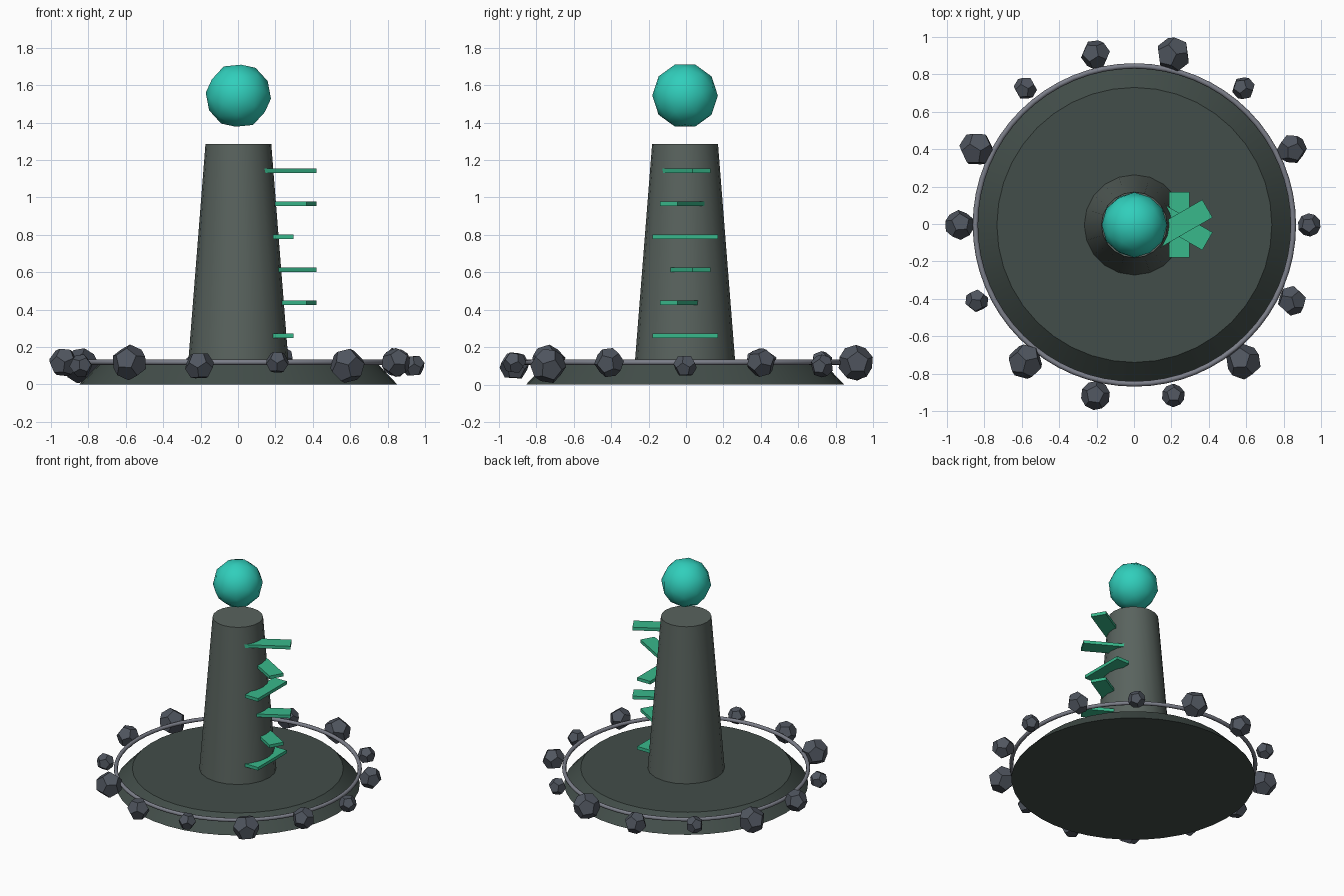
import bpy, bmesh, random
from math import sin, cos, pi, radians, sqrt
from mathutils import Vector, Euler

if "Cube" in bpy.data.objects:
    bpy.data.objects.remove(bpy.data.objects["Cube"])

random.seed(4)
CX, CY = 0.002, -0.005
C = bpy.context


def material(name, rgb):
    m = bpy.data.materials.new(name)
    m.diffuse_color = (*rgb, 1)
    m.use_nodes = True
    m.node_tree.nodes["Principled BSDF"].inputs["Base Color"].default_value = m.diffuse_color
    return m


STONE = material("dark_stone", (0.055, 0.075, 0.067))
COLUMN = material("column_stone", (0.10, 0.125, 0.112))
METAL = material("ring_metal", (0.20, 0.21, 0.25))
ROCK = material("rock", (0.08, 0.092, 0.115))
GREEN = material("green_step", (0.04, 0.48, 0.26))
TEAL = material("teal_orb", (0.03, 0.62, 0.50))


def finish(name, mat, smooth=None):
    ob = C.object
    ob.name = name
    ob.data.materials.append(mat)
    if smooth:
        bpy.ops.object.shade_smooth_by_angle(angle=radians(smooth))
    return ob


def frustum(name, mat, sides, r1, r2, z1, z2):
    bpy.ops.mesh.primitive_cone_add(vertices=sides, radius1=r1, radius2=r2, depth=z2 - z1,
                                    location=(CX, CY, (z1 + z2) / 2))
    return finish(name, mat, 35)


def dodecahedron(name, mat, radius, loc, rot):
    g = (1 + sqrt(5)) / 2
    s = (-1, 1)
    pts = [(a, b, c) for a in s for b in s for c in s]
    for a in s:
        for b in s:
            pts += [(0, a / g, b * g), (a / g, b * g, 0), (a * g, 0, b / g)]
    bm = bmesh.new()
    for p in pts:
        bm.verts.new(Vector(p) * radius / sqrt(3))
    bmesh.ops.convex_hull(bm, input=bm.verts)
    bmesh.ops.dissolve_limit(bm, angle_limit=0.1, verts=bm.verts, edges=bm.edges)
    bmesh.ops.recalc_face_normals(bm, faces=bm.faces)
    me = bpy.data.meshes.new(name)
    bm.to_mesh(me)
    bm.free()
    me.materials.append(mat)
    ob = bpy.data.objects.new(name, me)
    ob.location, ob.rotation_euler = loc, rot
    C.collection.objects.link(ob)


# Base and column
frustum("base", STONE, 40, 0.85, 0.735, 0.0, 0.12)
frustum("column", COLUMN, 20, 0.268, 0.176, 0.12, 1.285)

# Floating rim ring
bpy.ops.mesh.primitive_torus_add(major_radius=0.85, minor_radius=0.0145, major_segments=64,
                                 minor_segments=8, location=(CX, CY, 0.119))
finish("rim_ring", METAL, 60)

# Orb, turned so an edge lies on top
bpy.ops.mesh.primitive_ico_sphere_add(subdivisions=2, radius=0.175, location=(CX, CY, 1.544),
                                      rotation=(0, radians(31.72), 0))
finish("orb", TEAL, 60)

# Steps twisting up one side
for i in range(6):
    bpy.ops.mesh.primitive_cube_add(size=1, location=(0.241, CY, 0.26 + 0.1765 * i),
                                    rotation=(0, 0, radians(60 * i)))
    C.object.scale = (0.11, 0.35, 0.024)
    finish(f"step_{i + 1}", GREEN)

# Rocks around the rim, in three repeating sizes
for i in range(1, 15):
    a = 2 * pi * i / 14
    r = (0.096, 0.08, 0.063)[i % 3]
    z = 0.118 if i % 2 else 0.1
    rot = Euler([random.uniform(0, 2 * pi) for _ in range(3)])
    dodecahedron(f"rock_{i}", ROCK, r, (CX + 0.935 * cos(a), CY + 0.935 * sin(a), z), rot)
